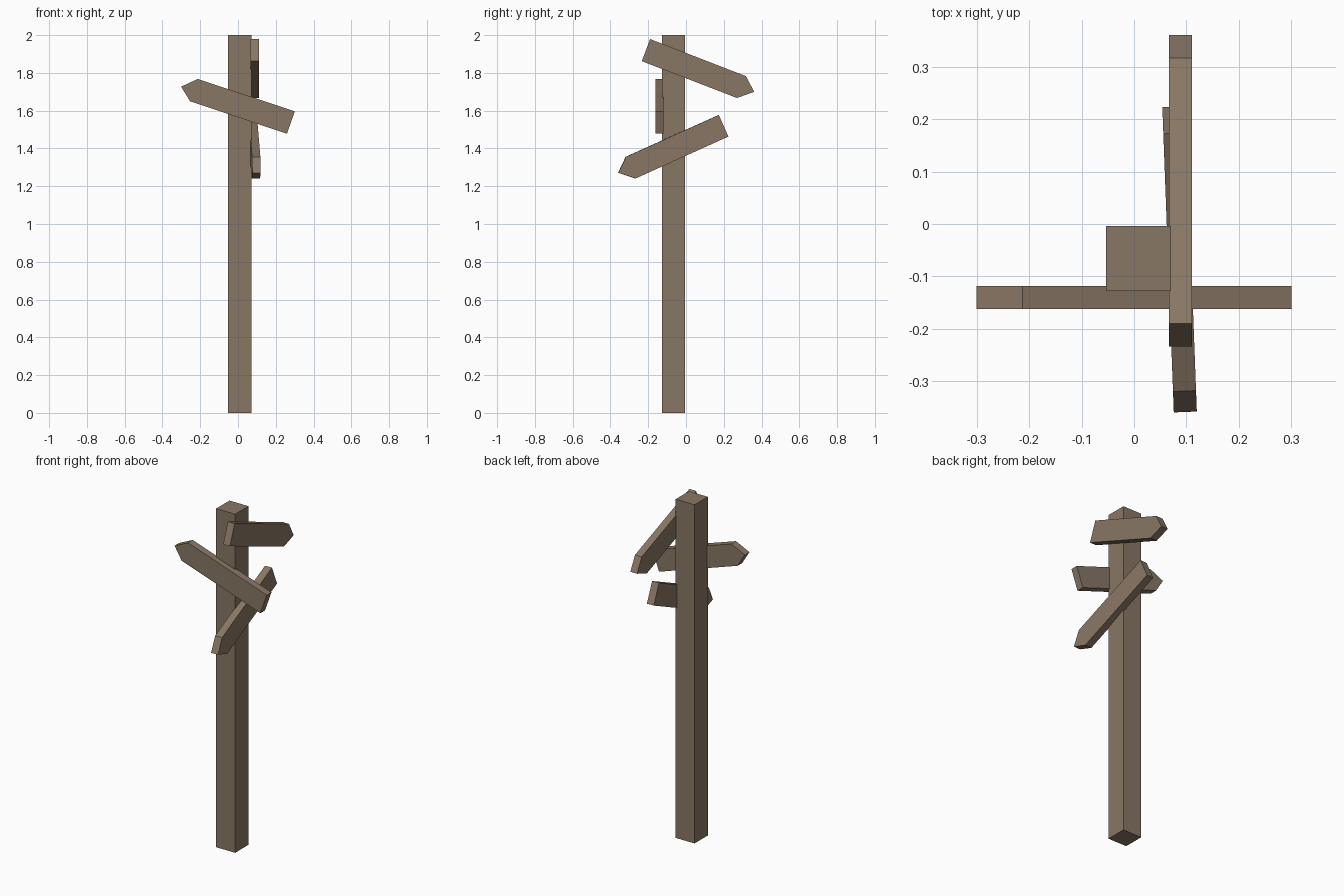
import bpy, bmesh, math
from mathutils import Matrix, Vector

if "Cube" in bpy.data.objects:
    bpy.data.objects.remove(bpy.data.objects["Cube"])

wood = bpy.data.materials.new("weathered wood")
wood.diffuse_color = (0.25, 0.185, 0.13, 1)
wood.use_nodes = True
wood.node_tree.nodes["Principled BSDF"].inputs["Base Color"].default_value = wood.diffuse_color


def prism(name, profile, depth, matrix):
    """Extrude a flat outline (local x, z) symmetrically along local y."""
    bm = bmesh.new()
    face = bm.faces.new([bm.verts.new((u, -depth / 2, v)) for u, v in profile])
    ext = bmesh.ops.extrude_face_region(bm, geom=[face])
    moved = [g for g in ext["geom"] if isinstance(g, bmesh.types.BMVert)]
    bmesh.ops.translate(bm, verts=moved, vec=(0, depth, 0))
    bmesh.ops.transform(bm, matrix=matrix, verts=bm.verts)
    bmesh.ops.recalc_face_normals(bm, faces=bm.faces)
    mesh = bpy.data.meshes.new(name)
    bm.to_mesh(mesh)
    bm.free()
    mesh.materials.append(wood)
    obj = bpy.data.objects.new(name, mesh)
    bpy.context.collection.objects.link(obj)
    return obj


def sign(name, profile, origin, heading):
    """Pointed board whose length runs along the given heading."""
    m = Matrix.Translation(Vector(origin)) @ Matrix.Rotation(heading, 4, 'Z')
    return prism(name, profile, 0.044, m)


# Square post
prism("post", [(-0.053, 0), (0.071, 0), (0.071, 2), (-0.053, 2)], 0.124,
      Matrix.Translation((0, -0.066, 0)))

# Board on the front face, pointing left
sign("front_sign", [(-0.301, 1.727), (-0.254, 1.65), (0.259, 1.478),
                    (0.301, 1.596), (-0.213, 1.768)], (0, -0.14, 0), 0)

# Upper board on the right face, pointing back
sign("upper_side_sign", [(0.361, 1.70), (0.317, 1.783), (-0.19, 1.979),
                         (-0.234, 1.862), (0.27, 1.667)],
     (0.089, 0, 0), math.pi / 2)

# Lower board on the right face, pointing forward and slightly turned
sign("lower_side_sign", [(-0.359, 1.271), (-0.268, 1.241), (0.224, 1.463),
                         (0.173, 1.577), (-0.319, 1.356)],
     (0.0845, 0, 0), math.pi / 2 + 0.0375)
